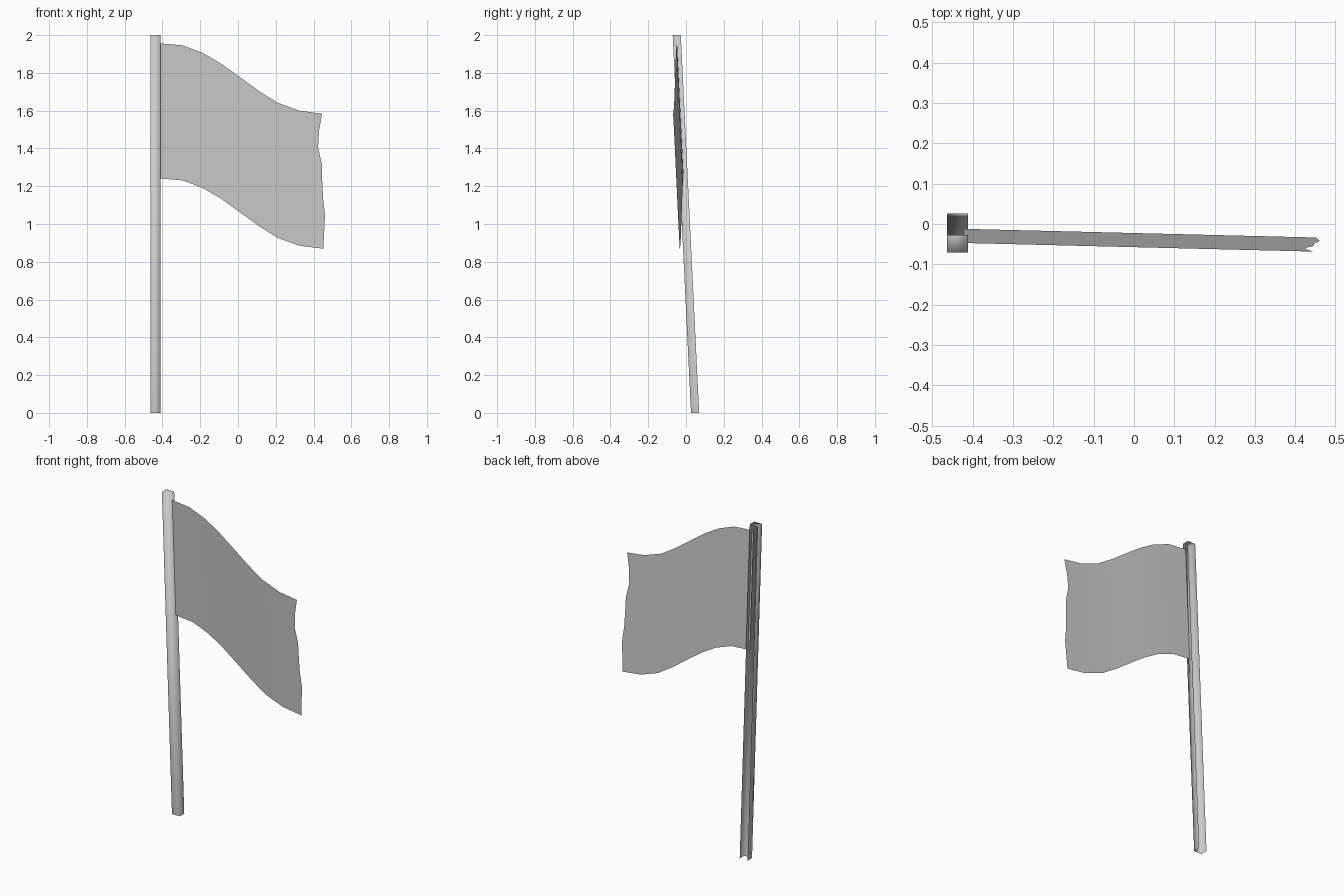
import bpy, bmesh

if "Cube" in bpy.data.objects:
    bpy.data.objects.remove(bpy.data.objects["Cube"])


def add_object(name, bm):
    mesh = bpy.data.meshes.new(name)
    bm.to_mesh(mesh)
    bm.free()
    for p in mesh.polygons:
        p.use_smooth = True
    obj = bpy.data.objects.new(name, mesh)
    bpy.context.collection.objects.link(obj)
    return obj


# Leaning square pole: open at the back and underneath
bm = bmesh.new()
bmesh.ops.create_cube(bm, size=1)
bm.faces.ensure_lookup_table()
unseen = [f for f in bm.faces if f.normal.y > 0.5 or f.normal.z < -0.5]
bmesh.ops.delete(bm, geom=unseen, context='FACES')
for v in bm.verts:
    z = (v.co.z + 0.5) * 2
    v.co = (-0.4375 + v.co.x * 0.053, 0.048 - 0.0485 * z + v.co.y * 0.043, z)
add_object("pole", bm)

# Cloth sheet: wavy sag along its length, ragged free edge
columns = [-0.423, -0.294, -0.187, -0.09, 0.008, 0.111, 0.209, 0.326]
sag = [0, 0.011, 0.051, 0.108, 0.178, 0.253, 0.315, 0.357, 0.373]
free_edge = [0.445, 0.429, 0.424, 0.444, 0.446, 0.450, 0.461, 0.456, 0.4515]
rows = len(free_edge)

bm = bmesh.new()
grid = []
for j in range(rows):
    v = j / (rows - 1)
    line = []
    for x, drop in zip(columns + [free_edge[j]], sag):
        t = (x + 0.423) / 0.875
        y = -0.047 + 0.035 * v - 0.0215 * t
        line.append(bm.verts.new((x, y, 1.957 - drop - 0.715 * v)))
    grid.append(line)
for a, b in zip(grid, grid[1:]):
    for i in range(len(a) - 1):
        bm.faces.new((a[i], b[i], b[i + 1], a[i + 1]))
add_object("flag_cloth", bm)
